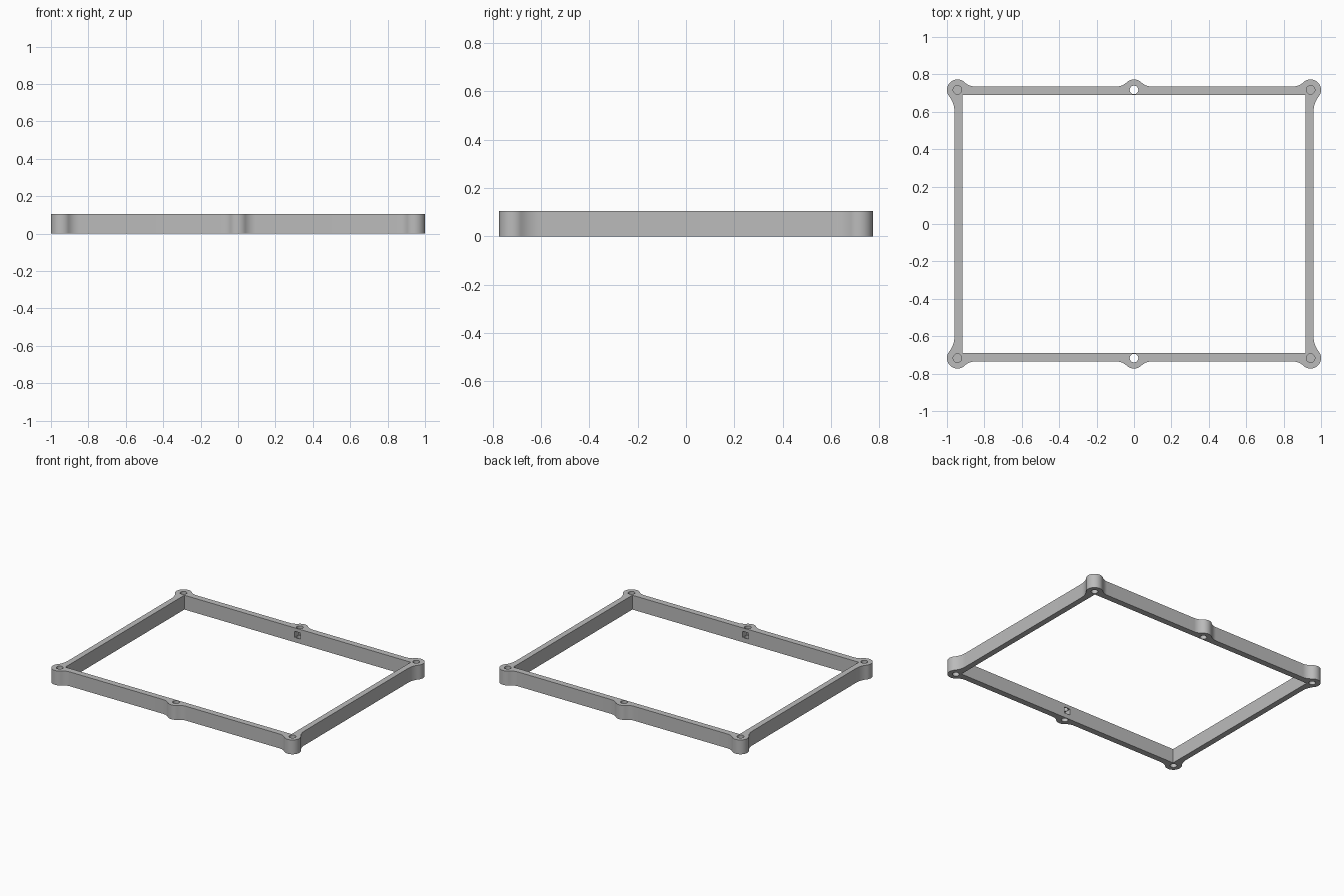
import bpy, bmesh
from math import pi, sin, cos, atan2, sqrt

if "Cube" in bpy.data.objects:
    bpy.data.objects.remove(bpy.data.objects["Cube"])

H = 0.105                      # frame height
OX, OY = 0.96, 0.735           # outer wall faces
IX, IY = 0.918, 0.69           # inner wall faces
CX, CY, R = 0.944, 0.717, 0.056  # screw boss centres and radius
HOLE = 0.023

grey = bpy.data.materials.new("grey")
grey.diffuse_color = (0.5, 0.5, 0.5, 1)
grey.use_nodes = True
grey.node_tree.nodes["Principled BSDF"].inputs["Base Color"].default_value = grey.diffuse_color


def arc(cx, cy, r, a0, a1, n):
    return [(cx + r * cos(a0 + (a1 - a0) * i / n), cy + r * sin(a0 + (a1 - a0) * i / n))
            for i in range(n + 1)]


def prism(name, pts, z0, z1):
    """Extrude a closed outline from z0 to z1."""
    bm = bmesh.new()
    face = bm.faces.new([bm.verts.new((x, y, z0)) for x, y in pts])
    ext = bmesh.ops.extrude_face_region(bm, geom=[face])["geom"]
    bmesh.ops.translate(bm, vec=(0, 0, z1 - z0),
                        verts=[v for v in ext if isinstance(v, bmesh.types.BMVert)])
    bmesh.ops.recalc_face_normals(bm, faces=bm.faces)
    me = bpy.data.meshes.new(name)
    bm.to_mesh(me)
    bm.free()
    me.materials.append(grey)
    ob = bpy.data.objects.new(name, me)
    bpy.context.collection.objects.link(ob)
    return ob


def box(name, x0, x1, y0, y1, z0, z1):
    return prism(name, [(x0, y0), (x1, y0), (x1, y1), (x0, y1)], z0, z1)


def cut(target, cutter):
    m = target.modifiers.new("cut", 'BOOLEAN')
    m.operation, m.solver, m.object = 'DIFFERENCE', 'EXACT', cutter
    bpy.context.view_layer.objects.active = target
    bpy.ops.object.modifier_apply(modifier=m.name)
    bpy.data.objects.remove(cutter, do_unlink=True)


# Outline of one quarter: middle boss, fillets, corner boss, side fillet
f1, f2 = 0.082, 0.13
d1, d2 = OY - CY + f1, OX - CX + f2
h1, h2 = sqrt((R + f1) ** 2 - d1 ** 2), sqrt((R + f2) ** 2 - d2 ** 2)
a, b = atan2(d1, h1), atan2(h2, d2)
quarter = arc(0, CY, R, pi / 2, a, 8)
quarter += arc(h1, CY + d1, f1, a + pi, 1.5 * pi, 8)[1:]
quarter += arc(CX - h1, CY + d1, f1, 1.5 * pi, 2 * pi - a, 8)
quarter += arc(CX, CY, R, pi - a, -b, 28)[1:]
quarter += arc(CX + d2, CY - h2, f2, pi - b, pi, 8)[1:]
half = quarter + [(x, -y) for x, y in reversed(quarter)]
outline = half + [(-x, y) for x, y in reversed(half[1:-1])]

# Frame body with its rectangular opening
frame = prism("frame", outline, 0, H)
cut(frame, box("opening", -IX, IX, -IY, IY, -0.1, H + 0.1))

# Screw holes from both faces, with a thin web between them
for x in (-CX, 0, CX):
    for y in (-CY, CY):
        ring = arc(x, y, HOLE, 0, 2 * pi, 24)[:-1]
        cut(frame, prism("upper_hole", ring, 0.06, H + 0.05))
        cut(frame, prism("lower_hole", ring, -0.05, 0.05))

# Small square pockets in the inner walls behind the middle bosses
for s in (-1, 1):
    y0, y1 = sorted((s * (IY - 0.05), s * 0.74))
    cut(frame, box("pocket", -0.025, 0.025, y0, y1, 0.035, 0.08))

bpy.ops.object.select_all(action='DESELECT')
frame.select_set(True)
bpy.context.view_layer.objects.active = frame
bpy.ops.object.shade_smooth_by_angle(angle=pi / 6)
